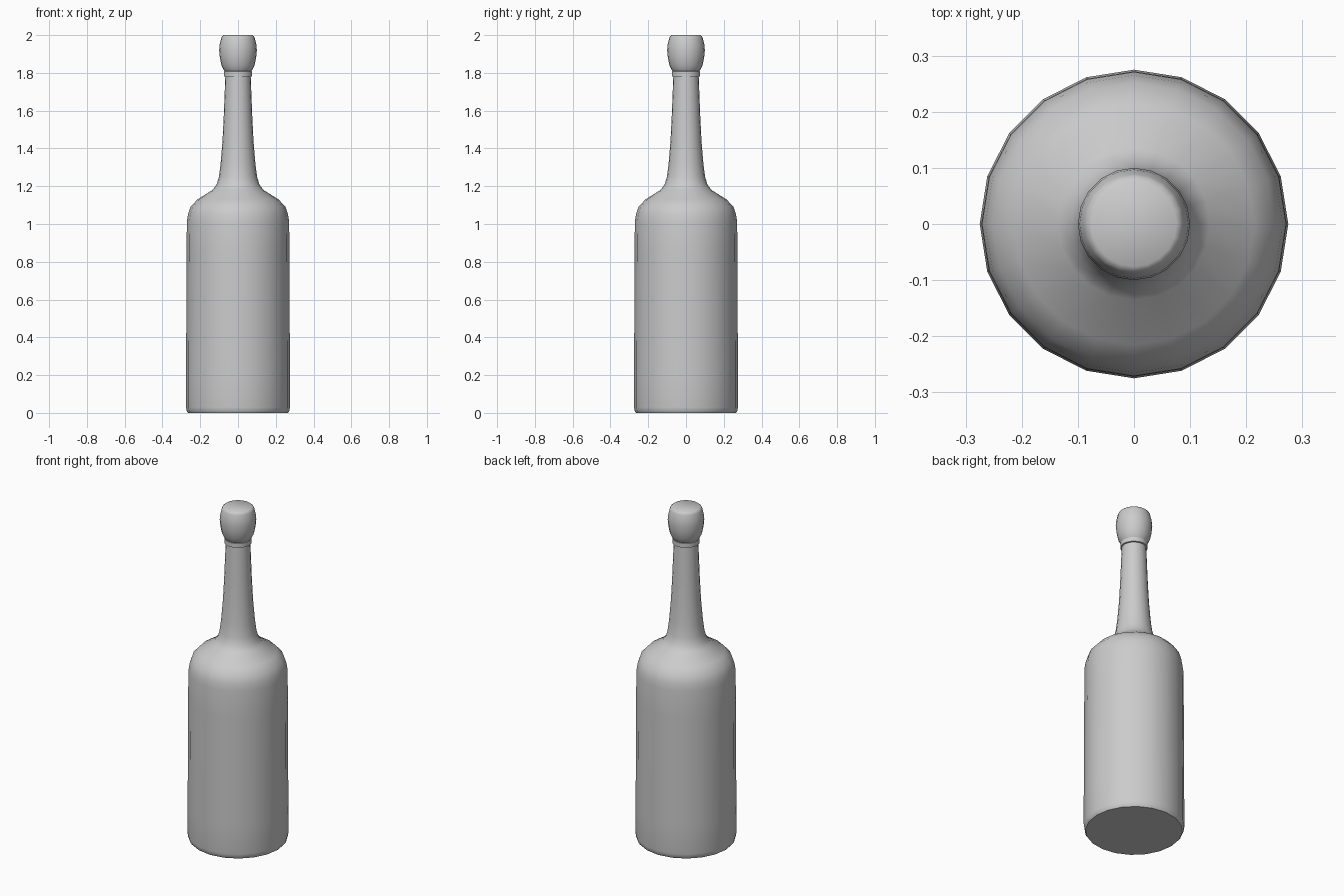
import bpy, bmesh, math

if "Cube" in bpy.data.objects:
    bpy.data.objects.remove(bpy.data.objects["Cube"])

SIDES = 20


def lathe(name, profile):
    """Revolve (radius, z) points about z, closing both ends with flat caps."""
    bm = bmesh.new()
    rings = []
    for r, z in profile:
        rings.append([bm.verts.new((r * math.cos(2 * math.pi * i / SIDES),
                                    r * math.sin(2 * math.pi * i / SIDES), z))
                      for i in range(SIDES)])
    for a, b in zip(rings, rings[1:]):
        for i in range(SIDES):
            j = (i + 1) % SIDES
            bm.faces.new((a[i], a[j], b[j], b[i]))
    bm.faces.new(rings[0][::-1])
    bm.faces.new(rings[-1])
    mesh = bpy.data.meshes.new(name)
    bm.to_mesh(mesh)
    bm.free()
    ob = bpy.data.objects.new(name, mesh)
    bpy.context.collection.objects.link(ob)
    bpy.ops.object.select_all(action='DESELECT')
    ob.select_set(True)
    bpy.context.view_layer.objects.active = ob
    bpy.ops.object.shade_smooth_by_angle(angle=math.radians(42))
    return ob


# body, shoulder and neck
lathe("bottle", [(0.265, 0.0), (0.272, 0.01), (0.275, 0.03), (0.275, 0.2),
                 (0.272, 0.85), (0.271, 1.01), (0.265, 1.05), (0.252, 1.09),
                 (0.215, 1.13), (0.135, 1.18), (0.113, 1.21), (0.101, 1.25),
                 (0.092, 1.32), (0.082, 1.44), (0.075, 1.58), (0.067, 1.79)])

# raised ring at the mouth
lathe("neck_ring", [(0.066, 1.78), (0.075, 1.782), (0.075, 1.808), (0.066, 1.81)])

# rounded stopper
lathe("stopper", [(0.068, 1.805), (0.075, 1.815), (0.088, 1.84), (0.096, 1.88),
                  (0.1, 1.92), (0.097, 1.95), (0.089, 1.985), (0.085, 1.993),
                  (0.076, 2.0)])
